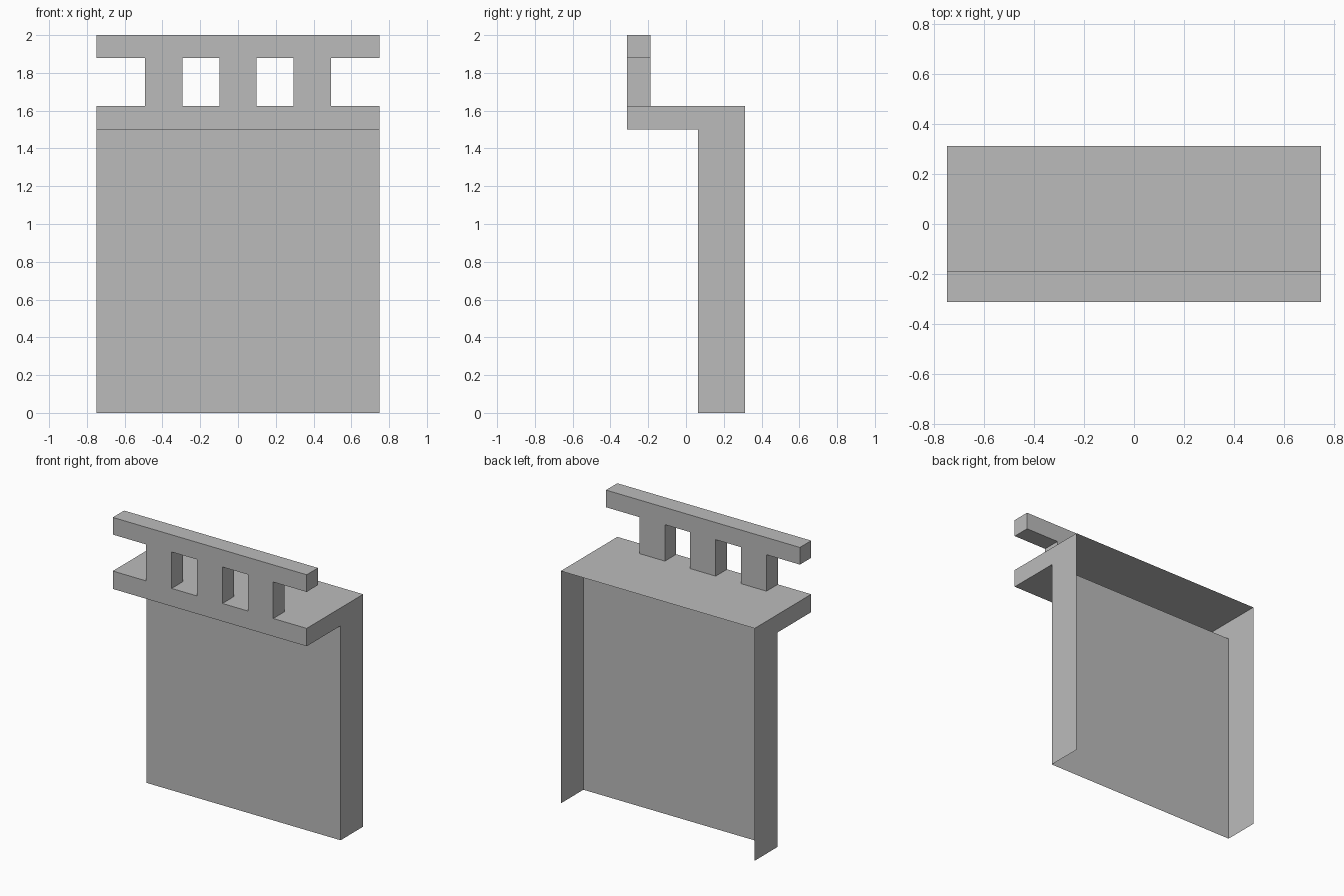
import bpy
import bmesh

default_cube = bpy.data.objects.get("Cube")
if default_cube:
    bpy.data.objects.remove(default_cube, do_unlink=True)

# Single plain grey material
grey = bpy.data.materials.new("plain_grey")
grey.use_nodes = True
colour = (0.5, 0.5, 0.5, 1.0)
grey.diffuse_color = colour
grey.node_tree.nodes["Principled BSDF"].inputs["Base Color"].default_value = colour

HALF_WIDTH = 0.75
FRONT, RAIL_BACK, WALL_FRONT, BACK = -0.3125, -0.1875, 0.0625, 0.3125
LEDGE_BOTTOM, LEDGE_TOP, RAIL_BOTTOM, TOP = 1.5, 1.625, 1.88, 2.0


def extrude_profile(name, profile, x_min, x_max, is_open=lambda face: False):
    """Extrude a (y, z) profile along x, leaving out the faces chosen by is_open."""
    bm = bmesh.new()
    cap = bm.faces.new([bm.verts.new((x_min, y, z)) for y, z in profile])
    extruded = bmesh.ops.extrude_face_region(bm, geom=[cap], use_keep_orig=True)
    moved = [v for v in extruded["geom"] if isinstance(v, bmesh.types.BMVert)]
    bmesh.ops.translate(bm, verts=moved, vec=(x_max - x_min, 0, 0))
    bmesh.ops.recalc_face_normals(bm, faces=bm.faces)
    removed = [f for f in bm.faces if is_open(f)]
    bmesh.ops.delete(bm, geom=removed, context='FACES')
    mesh = bpy.data.meshes.new(name)
    bm.to_mesh(mesh)
    bm.free()
    mesh.materials.append(grey)
    obj = bpy.data.objects.new(name, mesh)
    bpy.context.collection.objects.link(obj)
    return obj


def rectangle(z_min, z_max):
    return [(FRONT, z_min), (RAIL_BACK, z_min), (RAIL_BACK, z_max), (FRONT, z_max)]


# Hollow wall with overhanging ledge, open at the back and at the foot
wall_profile = [(WALL_FRONT, 0), (BACK, 0), (BACK, LEDGE_TOP), (FRONT, LEDGE_TOP),
                (FRONT, LEDGE_BOTTOM), (WALL_FRONT, LEDGE_BOTTOM)]
extrude_profile(
    "wall_and_ledge", wall_profile, -HALF_WIDTH, HALF_WIDTH,
    lambda f: f.normal.y > 0.9 or (f.normal.z < -0.9 and f.calc_center_median().z < 0.1))

# Three posts, without the hidden end faces
POST_WIDTH, POST_SPACING = 0.197, 0.393
for side, label in ((-1, "right"), (0, "middle"), (1, "left")):
    centre = side * POST_SPACING
    extrude_profile(label + "_post", rectangle(LEDGE_TOP, RAIL_BOTTOM),
                    centre - POST_WIDTH / 2, centre + POST_WIDTH / 2,
                    lambda f: abs(f.normal.z) > 0.9)

# Top rail
extrude_profile("top_rail", rectangle(RAIL_BOTTOM, TOP), -HALF_WIDTH, HALF_WIDTH)
